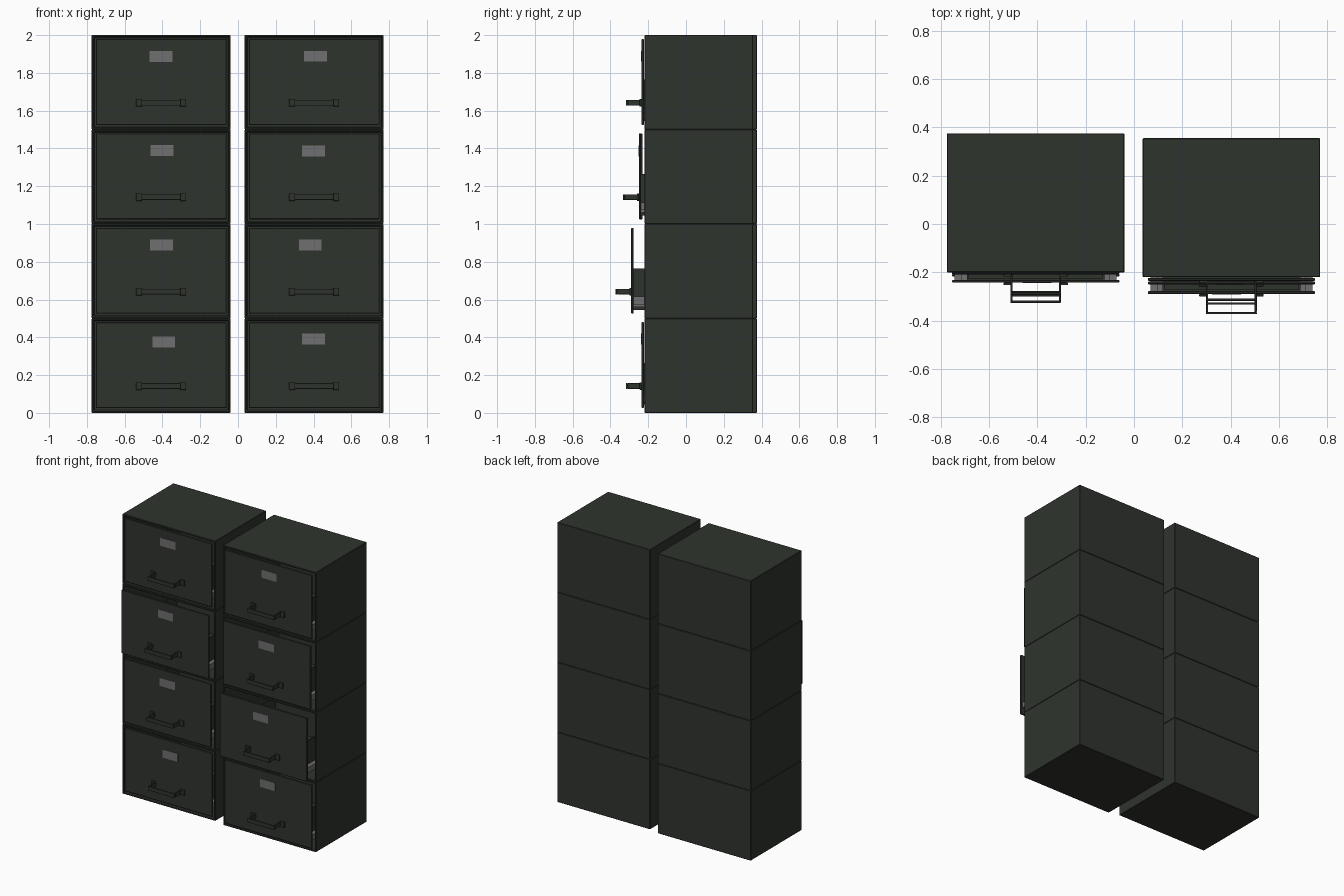
import bpy, bmesh

if "Cube" in bpy.data.objects:
    bpy.data.objects.remove(bpy.data.objects["Cube"])

W, D, H = 0.735, 0.575, 0.5       # one cabinet unit


def material(name, rgb):
    m = bpy.data.materials.new(name)
    m.diffuse_color = (*rgb, 1)
    m.use_nodes = True
    m.node_tree.nodes["Principled BSDF"].inputs["Base Color"].default_value = m.diffuse_color
    return m


GREEN = material("dark_green_metal", (0.028, 0.034, 0.027))
GREY = material("rail_grey", (0.16, 0.16, 0.16))


def finish(name, bm, mat, bevel=0):
    bmesh.ops.recalc_face_normals(bm, faces=bm.faces)
    me = bpy.data.meshes.new(name)
    bm.to_mesh(me)
    bm.free()
    me.materials.append(mat)
    ob = bpy.data.objects.new(name, me)
    bpy.context.collection.objects.link(ob)
    if bevel:
        mod = ob.modifiers.new("bevel", 'BEVEL')
        mod.width = bevel
        mod.segments = 1
    return ob


def add_box(bm, x0, x1, y0, y1, z0, z1):
    verts = bmesh.ops.create_cube(bm, size=1)["verts"]
    for v in verts:
        v.co = (x1 if v.co.x > 0 else x0,
                y1 if v.co.y > 0 else y0,
                z1 if v.co.z > 0 else z0)


def box(name, mat, dims, bevel=0):
    bm = bmesh.new()
    add_box(bm, *dims)
    return finish(name, bm, mat, bevel)


def shell(cx, y0, z):
    # open-fronted case: inset the front face and push it inwards
    bm = bmesh.new()
    add_box(bm, cx - W / 2, cx + W / 2, y0, y0 + D, z, z + H)
    bm.normal_update()
    front = min(bm.faces, key=lambda f: f.calc_center_median().y)
    bmesh.ops.inset_region(bm, faces=[front], thickness=0.016)
    face = bmesh.ops.extrude_discrete_faces(bm, faces=[front])["faces"][0]
    for v in face.verts:
        v.co.y += D - 0.016
    finish("cabinet_case", bm, GREEN, 0.003)


def drawer(cx, y, z, label_x, label_z):
    # y is the outer face of the drawer front
    box("drawer_front", GREEN,
        (cx - 0.346, cx + 0.346, y, y + 0.012, z + 0.025, z + 0.48), 0.003)

    # tray
    bm = bmesh.new()
    w, back, lo, hi, t = 0.285, y + 0.54, z + 0.045, z + 0.265, 0.008
    add_box(bm, cx - w, cx + w, y + 0.012, back, lo, lo + t)
    for s in (-1, 1):
        a, b = sorted((cx + s * w, cx + s * (w - t)))
        add_box(bm, a, b, y + 0.012, back, lo + t, hi)
    for ya in (y + 0.012, back - t):
        add_box(bm, cx - w + t, cx + w - t, ya, ya + t, lo + t, hi)
    finish("drawer_tray", bm, GREEN)

    # sliding rails on both sides
    bm = bmesh.new()
    for s in (-1, 1):
        for a, b, za, zb in ((0.285, 0.305, 0.06, 0.10),
                             (0.305, 0.335, 0.075, 0.115)):
            x0, x1 = sorted((cx + s * a, cx + s * b))
            add_box(bm, x0, x1, y + 0.012, y + 0.53, z + za, z + zb)
    finish("drawer_rails", bm, GREY)

    # strap handle with feet
    bm = bmesh.new()
    hz, out = z + 0.142, y - 0.083
    add_box(bm, cx - 0.105, cx + 0.105, out, out + 0.009, hz - 0.015, hz + 0.015)
    for s in (-1, 1):
        x0, x1 = sorted((cx + s * 0.096, cx + s * 0.105))
        add_box(bm, x0, x1, out + 0.009, y, hz - 0.015, hz + 0.015)
        x0, x1 = sorted((cx + s * 0.1, cx + s * 0.133))
        add_box(bm, x0, x1, y - 0.01, y, hz - 0.02, hz + 0.02)
    finish("drawer_handle", bm, GREEN, 0.0015)

    # label card
    box("label_card", GREY,
        (label_x - 0.06, label_x + 0.06, y - 0.002, y + 0.002,
         z + label_z - 0.029, z + label_z + 0.029))


# per cabinet: centre x, front y, then drawers bottom to top
# (front face y, label x, label height)
CABINETS = [
    (-0.407, -0.20, [(-0.204, -0.393, 0.375), (-0.218, -0.405, 0.39),
                     (-0.243, -0.402, 0.39), (-0.208, -0.408, 0.387)]),
    (0.403, -0.22, [(-0.235, 0.40, 0.39), (-0.29, 0.382, 0.388),
                    (-0.25, 0.40, 0.387), (-0.235, 0.41, 0.388)]),
]

for cx, y0, drawers in CABINETS:
    for i, (y, lx, lz) in enumerate(drawers):
        shell(cx, y0, i * H)
        drawer(cx, y, i * H, lx, lz)
